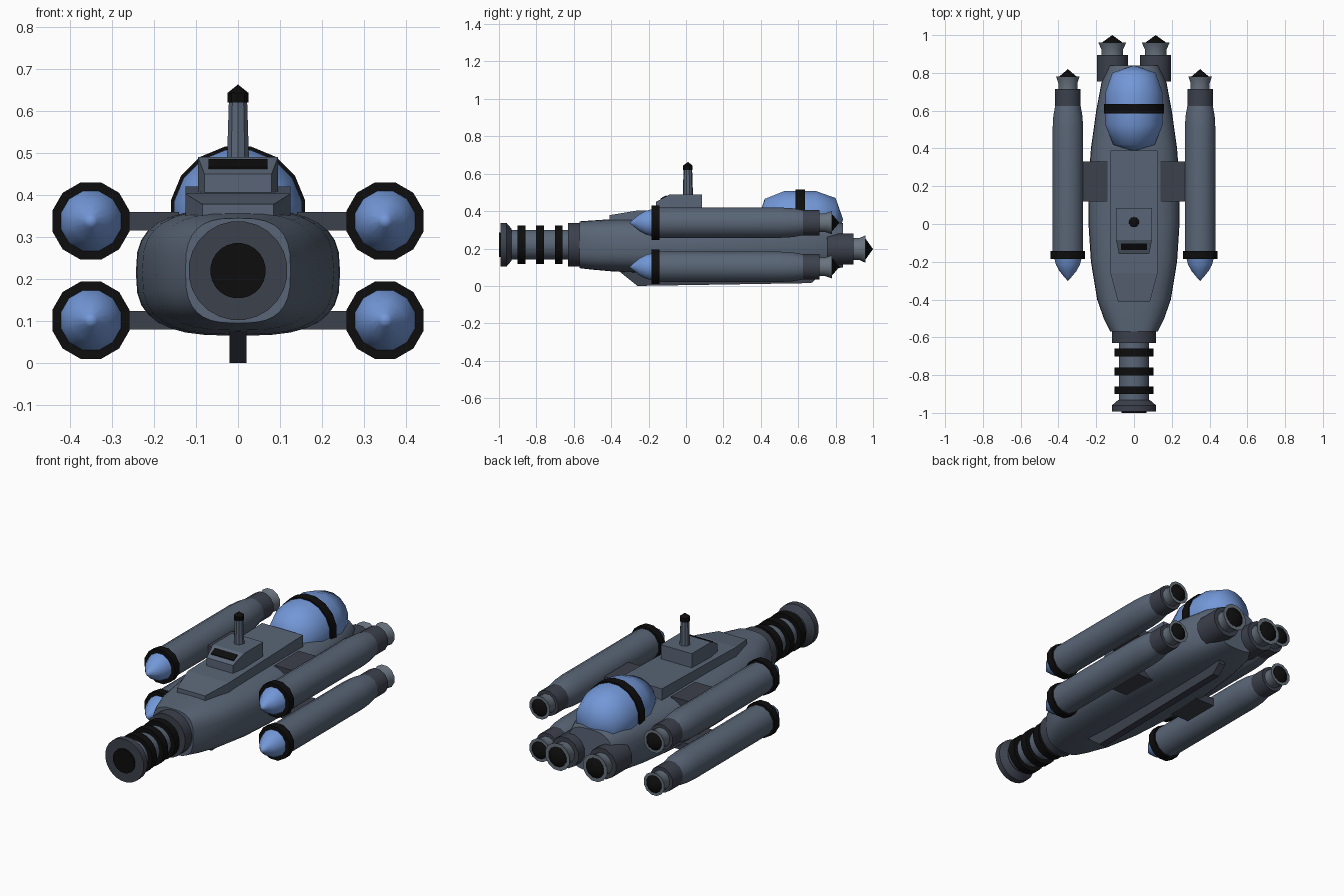
import bpy, bmesh, math

if "Cube" in bpy.data.objects:
    bpy.data.objects.remove(bpy.data.objects["Cube"])


def material(name, r, g, b):
    m = bpy.data.materials.new(name)
    m.diffuse_color = (r, g, b, 1)
    m.use_nodes = True
    m.node_tree.nodes["Principled BSDF"].inputs["Base Color"].default_value = m.diffuse_color
    return m


SLATE = material("slate", .10, .13, .18)
LIGHT = material("light_slate", .14, .17, .21)
DARK = material("dark_slate", .045, .052, .072)
BLACK = material("black", .004, .004, .004)
BLUE = material("blue", .17, .31, .68)


def loft(name, rings, mat, mirror=False, smooth=None):
    """Skin a row of equal-length point rings and cap both ends."""
    bm = bmesh.new()
    vs = [[bm.verts.new(p) for p in ring] for ring in rings]
    n = len(vs[0])
    for a, b in zip(vs, vs[1:]):
        for i in range(n):
            j = (i + 1) % n
            bm.faces.new((a[i], a[j], b[j], b[i]))
    bm.faces.new(vs[0])
    bm.faces.new(vs[-1])
    bmesh.ops.remove_doubles(bm, verts=bm.verts, dist=1e-5)
    bmesh.ops.recalc_face_normals(bm, faces=bm.faces)
    me = bpy.data.meshes.new(name)
    bm.to_mesh(me)
    bm.free()
    me.materials.append(mat)
    ob = bpy.data.objects.new(name, me)
    bpy.context.collection.objects.link(ob)
    if mirror:
        ob.modifiers.new("mirror", 'MIRROR')
    if smooth:
        bpy.ops.object.select_all(action='DESELECT')
        ob.select_set(True)
        bpy.context.view_layer.objects.active = ob
        bpy.ops.object.shade_smooth_by_angle(angle=math.radians(smooth))
    return ob


def lathe(name, profile, mat, x=0, z=0, n=12, mirror=False, smooth=35):
    """Turned part along y; profile is (y, radius)."""
    angles = [2 * math.pi * (i + .5) / n for i in range(n)]
    rings = [[(x + r * math.cos(a), y, z + r * math.sin(a)) for a in angles]
             for y, r in profile]
    return loft(name, rings, mat, mirror, smooth)


def block(name, stations, mat, x=0, mirror=False):
    """Box-section part along y; stations are (y, half_width, z_low, z_high)."""
    rings = [[(x - w, y, lo), (x + w, y, lo), (x + w, y, hi), (x - w, y, hi)]
             for y, w, lo, hi in stations]
    return loft(name, rings, mat, mirror)


def superellipse(y, w, lo, hi, n=32, e=2 / 2.9):
    ring = []
    for i in range(n):
        c, s = math.cos(2 * math.pi * i / n), math.sin(2 * math.pi * i / n)
        ring.append((w * math.copysign(abs(c) ** e, c), y,
                     (lo + hi) / 2 + (hi - lo) / 2 * math.copysign(abs(s) ** e, s)))
    return ring


# Rounded-square hull
hull = [(-.57, .125, .095, .345), (-.5, .16, .087, .35), (-.4, .195, .078, .357),
        (-.2, .228, .068, .365), (0, .241, .065, .366), (.2, .243, .065, .366),
        (.4, .228, .065, .366), (.6, .2, .069, .364), (.75, .172, .08, .355),
        (.84, .135, .1, .335)]
loft("hull", [superellipse(*s) for s in hull], SLATE, smooth=35)

# Keel, raised deck and turret
block("keel", [(-.36, .02, .08, .12), (-.26, .02, 0, .12),
               (.67, .02, .015, .12), (.72, .02, .06, .12)], DARK)
block("deck", [(-.41, .085, .3, .378), (-.26, .125, .3, .403), (.39, .125, .3, .42)], SLATE)
block("turret", [(-.16, .08, .38, .45), (-.085, .095, .38, .49), (.085, .095, .38, .49)], SLATE)
block("turret_slit", [(-.137, .07, .455, .467), (-.103, .07, .474, .486)], BLACK)

# Mast on the turret, turned upright
for name, prof, mat in (("mast", [(.47, .028), (.62, .023)], SLATE),
                        ("mast_tip", [(.62, .026), (.643, .026), (.663, 0)], BLACK)):
    ob = lathe(name, prof, mat, n=10)
    ob.rotation_euler.x = math.pi / 2
    ob.location.y = .01

# Glass canopy with a hoop
lathe("canopy", [(.385, 0), (.42, .112), (.525, .155), (.695, .155), (.8, .117), (.84, 0)],
      BLUE, z=.355, n=16, smooth=60)
lathe("canopy_hoop", [(.585, .163), (.635, .163)], BLACK, z=.355, n=16)

# Front barrel
Z = .22
lathe("barrel_collar", [(-.63, .118), (-.5, .118)], DARK, z=Z, n=24)
lathe("barrel", [(-.96, .08), (-.6, .08)], SLATE, z=Z, n=24)
for i, y in enumerate((-.88, -.78, -.68)):
    lathe(f"barrel_ring_{i + 1}", [(y - .021, .105), (y + .021, .105)], BLACK, z=Z, n=24)
lathe("muzzle", [(-.993, .118), (-.96, .118), (-.932, .085)], DARK, z=Z, n=24)
lathe("muzzle_bore", [(-1, .066), (-.97, .066)], BLACK, z=Z, n=24)


def thruster(name, x, z, y, r, throat, mouth):
    """Dark sleeve, flared bell and black core, sleeve ending at y."""
    lathe(name + "_sleeve", [(y - .14, r), (y, r)], DARK, x, z, mirror=True)
    lathe(name + "_bell", [(y - .01, throat), (y + .03, throat), (y + .065, mouth)],
          LIGHT, x, z, mirror=True)
    lathe(name + "_core", [(y + .06, mouth * .74), (y + .066, mouth * .74), (y + .105, 0)],
          BLACK, x, z, mirror=True)


# Two main engines at the rear
thruster("main_engine", .115, .197, .895, .085, .06, .076)

# Four side boosters with struts
for level, z, sz in (("upper", .338, .338), ("lower", .102, .102)):
    x = .35
    lathe(level + "_booster_body", [(-.17, .084), (.5, .084), (.57, .08), (.625, .07)],
          SLATE, x, z, mirror=True)
    lathe(level + "_booster_ring", [(-.185, .095), (-.143, .095)], BLACK, x, z, mirror=True)
    lathe(level + "_booster_nose", [(-.302, 0), (-.285, .016), (-.25, .046), (-.215, .066),
                                    (-.18, .075)], BLUE, x, z, mirror=True, smooth=60)
    thruster(level + "_booster", x, z, .715, .07, .052, .064)
    block(level + "_strut", [(.12, .08, sz - .022, sz + .022), (.33, .08, sz - .022, sz + .022)],
          DARK, x=.22, mirror=True)
